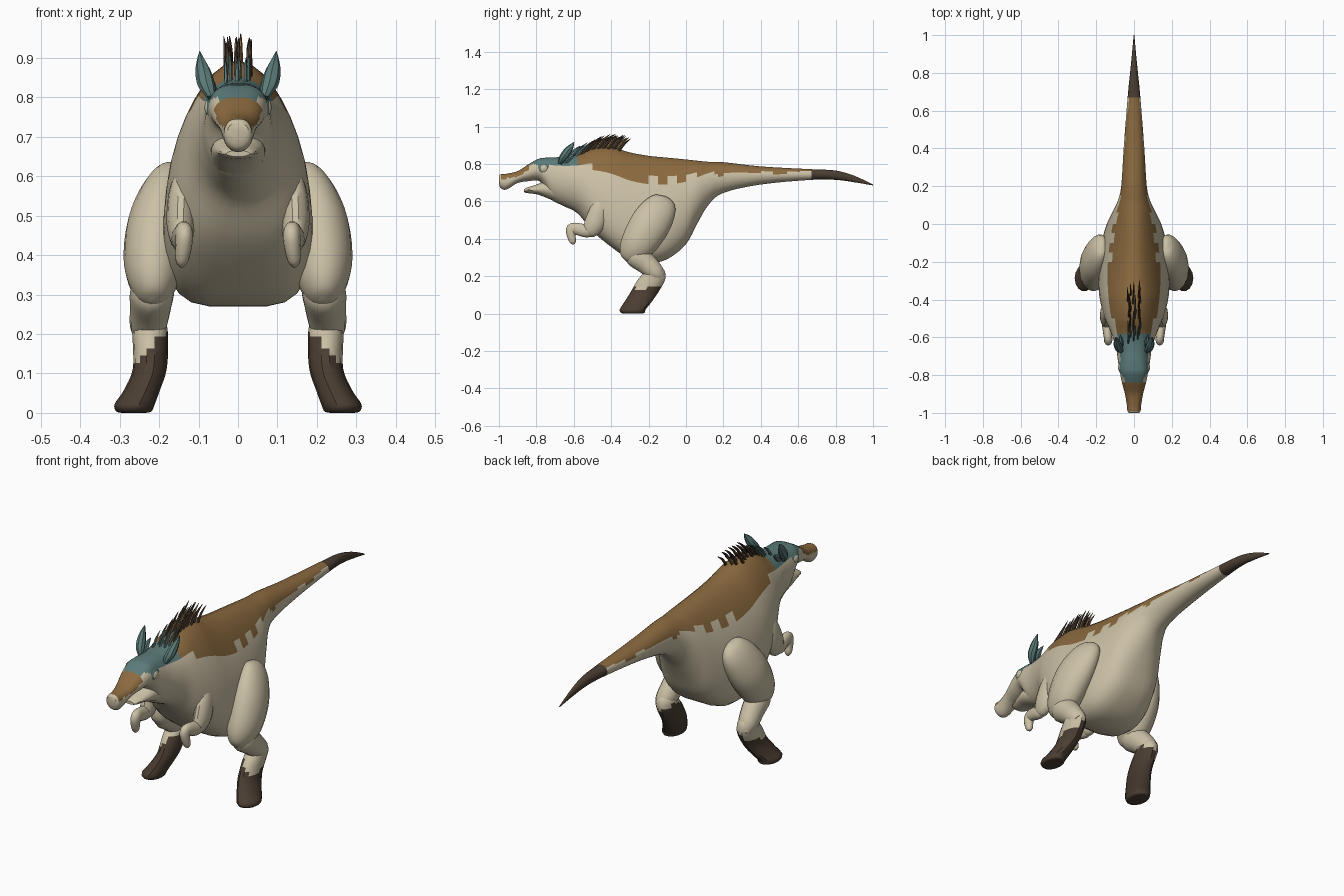
import bpy, bmesh, math, random
from mathutils import Vector

random.seed(4)
default = bpy.data.objects.get("Cube")
if default:
    bpy.data.objects.remove(default, do_unlink=True)


def material(name, *rgb):
    mat = bpy.data.materials.new(name)
    mat.use_nodes = True
    colour = (*rgb, 1)
    mat.diffuse_color = colour
    shader = mat.node_tree.nodes["Principled BSDF"]
    shader.inputs["Base Color"].default_value = colour
    shader.inputs["Roughness"].default_value = 0.9
    return mat


CREAM, BROWN, DARK, TEAL = range(4)
PALETTE = [
    material("cream hide", 0.60, 0.53, 0.38),
    material("brown back", 0.26, 0.145, 0.05),
    material("dark brown", 0.07, 0.048, 0.032),
    material("teal crest", 0.105, 0.2, 0.195),
]


def smooth_rows(rows, steps):
    """Catmull-Rom interpolation through every column of a table."""
    rows = [Vector(r) for r in rows]
    result = []
    for i in range(len(rows) - 1):
        a, b, c = rows[max(i - 1, 0)], rows[i], rows[i + 1]
        d = rows[min(i + 2, len(rows) - 1)]
        for s in range(steps):
            t = s / steps
            result.append(b + (c - a) * (t / 2)
                          + (a * 2 - b * 5 + c * 4 - d) * (t * t / 2)
                          + (b * 3 - a - c * 3 + d) * (t ** 3 / 2))
    return result + [rows[-1]]


def loft(name, rings, colour, mirrored=False):
    """Skin a run of rings; colour is an index or a rule on the face centre."""
    bm = bmesh.new()
    loops = [[bm.verts.new(p) for p in ring] for ring in rings]
    n = len(loops[0])
    for low, high in zip(loops, loops[1:]):
        for i in range(n):
            j = (i + 1) % n
            bm.faces.new((low[i], low[j], high[j], high[i]))
    bm.faces.new(loops[0][::-1])
    bm.faces.new(loops[-1])
    bmesh.ops.recalc_face_normals(bm, faces=bm.faces)
    for face in bm.faces:
        centre = face.calc_center_median()
        face.material_index = colour(centre) if callable(colour) else colour
    mesh = bpy.data.meshes.new(name)
    bm.to_mesh(mesh)
    bm.free()
    for mat in PALETTE:
        mesh.materials.append(mat)
    obj = bpy.data.objects.new(name, mesh)
    bpy.context.collection.objects.link(obj)
    bpy.ops.object.select_all(action="DESELECT")
    obj.select_set(True)
    bpy.context.view_layer.objects.active = obj
    bpy.ops.object.shade_smooth_by_angle(angle=math.radians(35))
    if mirrored:
        obj.modifiers.new("Mirror", "MIRROR")
    return obj


def limb(name, rows, colour=CREAM, flat=False, sides=14, steps=4, mirrored=True):
    """Rows hold x, y, z, half width across x, half depth; flat keeps rings level."""
    rows = smooth_rows(rows, steps)
    points = [Vector(r[:3]) for r in rows]
    rings = []
    for i, row in enumerate(rows):
        along = points[min(i + 1, len(points) - 1)] - points[max(i - 1, 0)]
        across = Vector((0, 1, 0)) if flat else along.cross(Vector((1, 0, 0))).normalized()
        ring = []
        for k in range(sides):
            a = math.tau * k / sides
            ring.append(points[i] + Vector((math.cos(a) * max(row[3], 0.001), 0, 0))
                        + across * math.sin(a) * max(row[4], 0.001))
        rings.append(ring)
    return loft(name, rings, colour, mirrored)


# Trunk, head and tail in one skin: y, top, bottom, half width, shape
# (positive shape gives a flat belly, negative gives a flat crown)
PROFILE = [
    (-1, .735, .695, .026, -.5), (-.99, .745, .67, .035, -.5),
    (-.96, .748, .663, .038, -.5), (-.9, .762, .698, .048, -.5),
    (-.84, .80, .708, .064, -.6), (-.79, .827, .71, .074, -.7),
    (-.76, .833, .68, .08, -.7), (-.72, .836, .61, .086, -.6),
    (-.66, .838, .577, .095, -.3), (-.58, .85, .535, .12, .2),
    (-.5, .885, .44, .15, .8), (-.4, .89, .355, .172, 1),
    (-.3, .863, .29, .18, 1), (-.2, .845, .268, .178, 1),
    (-.1, .835, .29, .165, 1), (0, .825, .37, .14, .8),
    (.06, .818, .48, .115, .5), (.12, .812, .58, .087, .2),
    (.2, .81, .645, .068, 0), (.4, .787, .69, .055, 0),
    (.67, .772, .715, .034, 0), (.8, .765, .715, .021, 0),
    (.9, .737, .702, .011, 0), (1, .69, .685, .002, 0),
]
BODY = smooth_rows(PROFILE, 4)


def body_ring(row, sides=32):
    y, top, bottom, width, shape = row
    ring = []
    for k in range(sides):
        a = math.tau * (k + 0.5) / sides
        c, s = math.cos(a), math.sin(a)
        power = 1 - 0.5 * abs(shape) if shape * s < 0 else 1
        x = math.copysign(abs(c) ** power, c) * width * (1 - 0.25 * max(shape, 0) * s)
        ring.append(Vector((x, y, (top + bottom) / 2 + s * (top - bottom) / 2)))
    return ring


def back_height(y):
    return min(BODY, key=lambda row: abs(row[0] - y))[1]


def body_colour(p):
    ragged = 0.008 * math.sin(p.y * 60)
    if p.y > 0.67:
        return DARK
    if p.y < -0.84:
        return BROWN if p.z > back_height(p.y) - 0.026 and p.y > -0.99 else CREAM
    if p.y < -0.58:
        return TEAL if p.z > 0.79 + ragged else CREAM
    if p.y < -0.3:
        edge = 0.72 - (p.y + 0.3) * 0.3
    elif p.y < 0.0:
        edge = 0.712
    else:
        edge = 0.745 + 0.02 * p.y
    return BROWN if p.z > edge + ragged else CREAM


loft("body", [body_ring(row) for row in BODY], body_colour)

# Lower jaw
JAW = [(-.865, .665, .65, .03, 0), (-.85, .674, .644, .042, 0),
       (-.8, .69, .638, .056, 0), (-.75, .71, .62, .068, 0), (-.68, .72, .59, .07, 0)]
loft("lower_jaw", [body_ring(row, 20) for row in smooth_rows(JAW, 3)], CREAM)

# Eyes: a low dome inside a raised lid
for name, radius, bulge, colour in (("eyelid", .029, .007, TEAL), ("eye", .022, .012, CREAM)):
    rings = []
    for step in range(5):
        a = step * math.pi / 8
        r = max(radius * math.cos(a), 0.001)
        rings.append([Vector((.073 + bulge * math.sin(a), -.76 + r * math.cos(math.tau * k / 14),
                              .775 + r * math.sin(math.tau * k / 14))) for k in range(14)])
    loft(name, rings, colour, True)

# Hind legs
limb("thigh", [
    (.17, -.105, .625, .008, .01), (.175, -.113, .608, .035, .06),
    (.187, -.14, .56, .06, .092), (.203, -.19, .48, .078, .108),
    (.213, -.245, .39, .077, .1), (.215, -.285, .33, .062, .08),
    (.215, -.31, .29, .035, .048), (.215, -.318, .278, .008, .01)], sides=18)
limb("shin", [
    (.215, -.30, .34, .03, .03), (.217, -.27, .315, .055, .065),
    (.222, -.21, .265, .052, .058), (.228, -.16, .215, .045, .048),
    (.23, -.13, .185, .025, .025)])


def foot_colour(p):
    return DARK if p.z < 0.165 + (0.225 - p.x) * 0.9 + 0.01 * math.sin(p.y * 150) else CREAM


limb("foot", [
    (.225, -.155, .25, .02, .025), (.224, -.165, .225, .042, .053),
    (.222, -.185, .18, .045, .075), (.224, -.225, .11, .043, .076),
    (.245, -.262, .055, .046, .074), (.262, -.285, .022, .051, .071),
    (.264, -.285, .004, .045, .064), (.264, -.285, 0, .03, .045)],
    foot_colour, flat=True)

# Short front arms
limb("upper_arm", [
    (.14, -.455, .615, .006, .008), (.14, -.457, .60, .023, .034),
    (.143, -.466, .55, .034, .051), (.146, -.49, .48, .035, .055),
    (.143, -.52, .435, .027, .04), (.142, -.533, .418, .008, .01)])
limb("forearm", [
    (.143, -.49, .435, .015, .02), (.143, -.53, .44, .026, .034),
    (.14, -.58, .452, .023, .033), (.136, -.612, .452, .022, .03),
    (.138, -.614, .42, .021, .024), (.142, -.605, .385, .016, .018),
    (.143, -.602, .37, .005, .006)])

# Upright leaf-shaped ears with a smaller blade behind each
limb("ear", [
    (.068, -.675, .80, .012, .01), (.08, -.66, .83, .022, .02),
    (.088, -.635, .865, .02, .022), (.094, -.613, .895, .01, .013),
    (.097, -.598, .917, .001, .001)], TEAL, sides=8)
limb("ear_blade", [
    (.06, -.65, .80, .008, .01), (.07, -.62, .835, .013, .014),
    (.072, -.585, .855, .001, .001)], TEAL, sides=6)

# Mane of thin spines sweeping back along the neck
COUNT = 30
for i in range(COUNT):
    t = i / (COUNT - 1)
    y = -0.63 + 0.27 * t
    x = (i % 3 - 1) * 0.026 + random.uniform(-.008, .008)
    z = back_height(y) - 0.012
    length = random.uniform(0.075, 0.1)
    tone = TEAL if t < 0.22 else BROWN if i % 6 == 4 else DARK
    limb("mane_spine", [
        (x, y, z, .005, .008), (x, y + length * .35, z + length * .5, .005, .007),
        (x * 1.1, y + length * .8, z + length * .85, .001, .001)],
        tone, sides=5, steps=2, mirrored=False)
